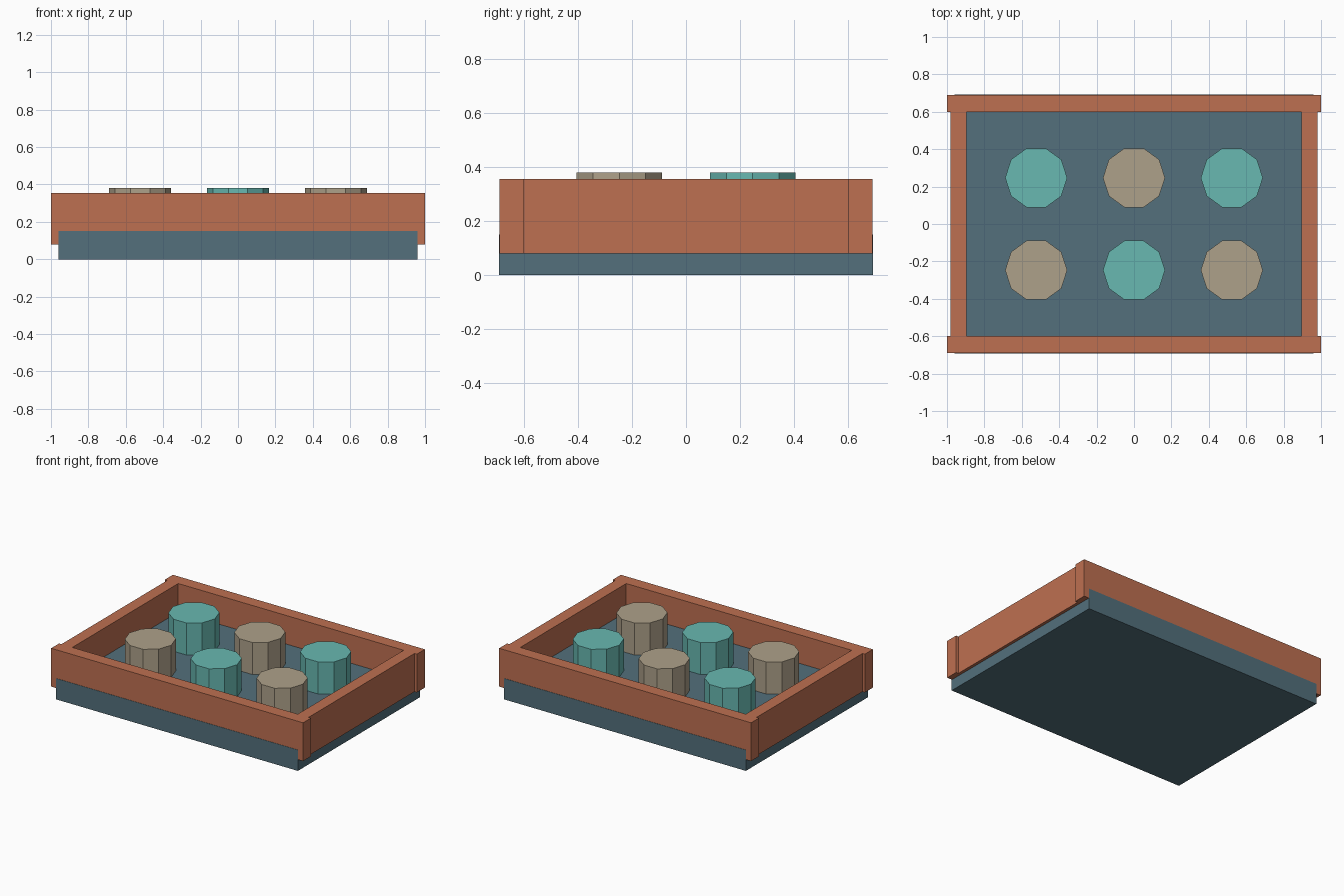
import bpy
import bmesh
import math
from mathutils import Matrix, Vector

cube = bpy.data.objects.get("Cube")
if cube:
    bpy.data.objects.remove(cube, do_unlink=True)


def material(name, rgb):
    """Flat material from 0-255 display values, stored as linear."""
    lin = [((c / 255 + 0.055) / 1.055) ** 2.4 for c in rgb] + [1]
    mat = bpy.data.materials.new(name)
    mat.use_nodes = True
    mat.diffuse_color = lin
    mat.node_tree.nodes["Principled BSDF"].inputs["Base Color"].default_value = lin
    return mat


def finish(name, bm, mat):
    mesh = bpy.data.meshes.new(name)
    bm.to_mesh(mesh)
    bm.free()
    mesh.materials.append(mat)
    obj = bpy.data.objects.new(name, mesh)
    bpy.context.collection.objects.link(obj)
    return obj


def box(name, low, high, mat):
    low, high = Vector(low), Vector(high)
    bm = bmesh.new()
    place = Matrix.Translation((low + high) / 2) @ Matrix.Diagonal((*(high - low), 1))
    bmesh.ops.create_cube(bm, size=1, matrix=place)
    return finish(name, bm, mat)


def peg(name, x, y, low, high, radius, mat):
    bm = bmesh.new()
    place = Matrix.Translation((x, y, (low + high) / 2)) @ Matrix.Rotation(math.pi / 2, 4, "Z")
    bmesh.ops.create_cone(bm, cap_ends=True, segments=10, radius1=radius,
                          radius2=radius, depth=high - low, matrix=place)
    return finish(name, bm, mat)


terracotta = material("terracotta", (190, 112, 81))
slate = material("slate blue", (83, 112, 124))
teal = material("teal", (104, 184, 177))
tan = material("tan", (174, 161, 138))

FLOOR, RAIL_LOW, RAIL_TOP, PEG_TOP = 0.15, 0.08, 0.355, 0.38

# Base slab, a hair proud of the front and back rails
box("base", (-0.96, -0.692, 0), (0.96, 0.692, FLOOR), slate)

# Rim rails
for side, label in ((-1, "front"), (1, "back")):
    y = side * 0.645
    box(label + "_rail", (-1, y - 0.045, RAIL_LOW), (1, y + 0.045, RAIL_TOP), terracotta)
for side, label in ((-1, "right"), (1, "left")):
    x = side * 0.938
    box(label + "_rail", (x - 0.043, -0.6, RAIL_LOW), (x + 0.043, 0.6, RAIL_TOP), terracotta)

# Pegs in alternating colours
for row, row_name in enumerate(("front", "back")):
    for col, col_name in enumerate(("right", "middle", "left")):
        peg(f"{row_name}_{col_name}_peg", (col - 1) * 0.523, (row - 0.5) * 0.494,
            FLOOR - 0.01, PEG_TOP, 0.166, teal if (row + col) % 2 else tan)
